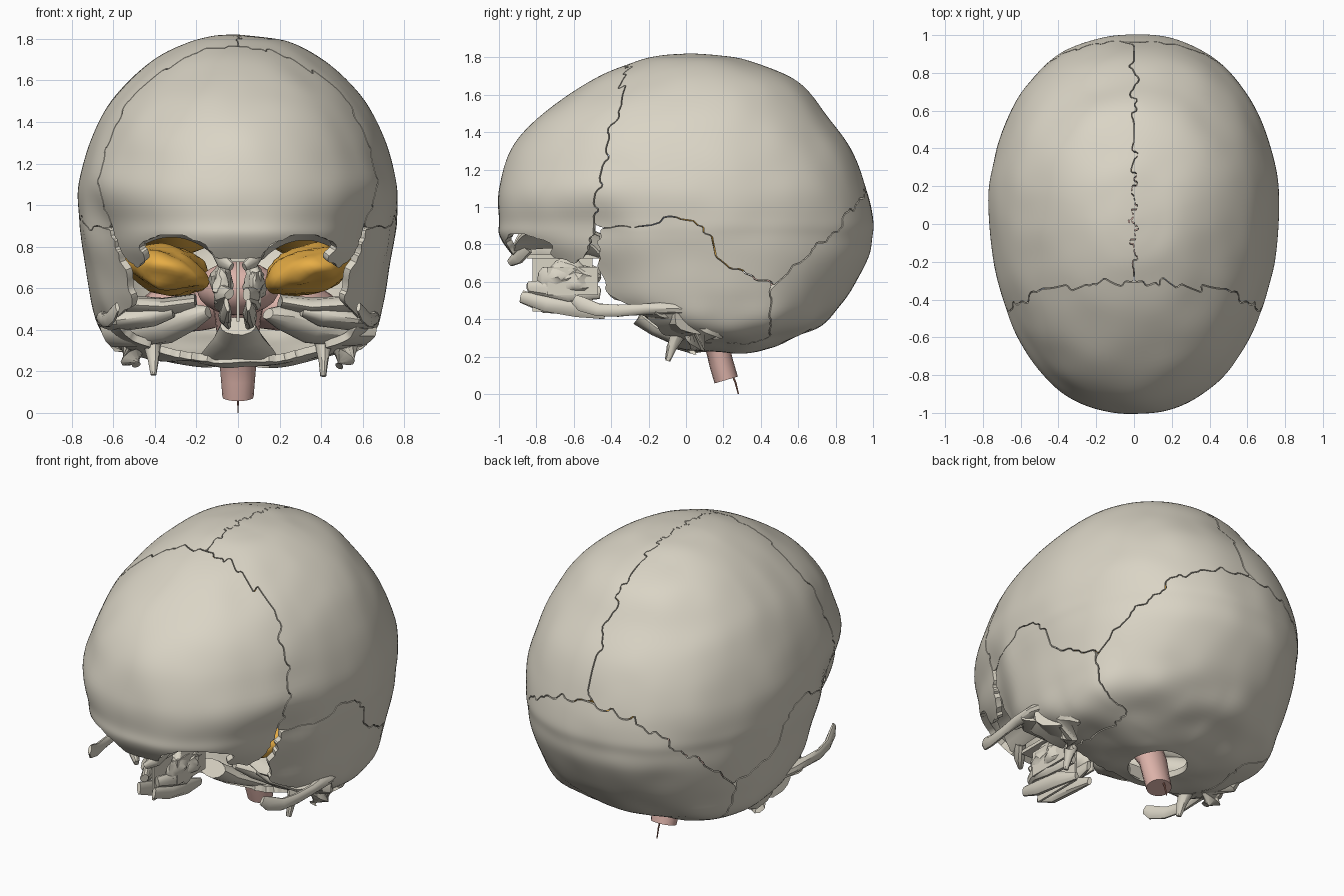
import bpy, bmesh, math
from mathutils import Vector, noise

if "Cube" in bpy.data.objects:
    bpy.data.objects.remove(bpy.data.objects["Cube"])

def material(name, rgb):
    m = bpy.data.materials.new(name)
    m.diffuse_color = (*rgb, 1)
    m.use_nodes = True
    m.node_tree.nodes["Principled BSDF"].inputs["Base Color"].default_value = m.diffuse_color
    return m

BONE = material("bone", (0.70, 0.66, 0.56))
ORANGE = material("orange", (0.80, 0.42, 0.06))
BLUE = material("blue_grey", (0.35, 0.42, 0.58))
PINK = material("pink", (0.72, 0.45, 0.40))
DARK = material("dark_red", (0.35, 0.16, 0.12))

def finish(bm, name, mat=BONE, thick=0, angle=35):
    me = bpy.data.meshes.new(name)
    bm.to_mesh(me)
    bm.free()
    ob = bpy.data.objects.new(name, me)
    bpy.context.collection.objects.link(ob)
    if thick:
        s = ob.modifiers.new("thickness", 'SOLIDIFY')
        s.thickness, s.offset = thick, -1
        dg = bpy.context.evaluated_depsgraph_get()
        baked = bpy.data.meshes.new_from_object(ob.evaluated_get(dg))
        ob.modifiers.clear()
        ob.data = baked
        ob.data.name = name
    ob.data.materials.clear()
    ob.data.materials.append(mat)
    bpy.ops.object.select_all(action='DESELECT')
    ob.select_set(True)
    bpy.context.view_layer.objects.active = ob
    bpy.ops.object.shade_smooth_by_angle(angle=math.radians(angle))
    return ob

def interp(v, pts):
    if v <= pts[0][0]:
        return pts[0][1]
    for (a, p), (b, q) in zip(pts, pts[1:]):
        if v <= b:
            return p + (q - p) * (v - a) / (b - a)
    return pts[-1][1]

def step(t):
    t = max(0, min(1, t))
    return t * t * (3 - 2 * t)

def tube(name, pts, mat=BONE, n=10, rough=0):
    # each point: x, y, z, half width, half height
    bm = bmesh.new()
    P = [Vector(p[:3]) for p in pts]
    rings = []
    for i, p in enumerate(P):
        t = (P[min(i + 1, len(P) - 1)] - P[max(i - 1, 0)]).normalized()
        up = Vector((0, 0, 1)) if abs(t.z) < 0.8 else Vector((0, 1, 0))
        a = t.cross(up).normalized()
        b = a.cross(t)
        ring = []
        for k in range(n):
            f = 2 * math.pi * k / n
            q = p + a * math.cos(f) * pts[i][3] + b * math.sin(f) * pts[i][4]
            ring.append(bm.verts.new(q + noise.noise_vector(q * 14) * rough))
        rings.append(ring)
    for r, s in zip(rings, rings[1:]):
        for k in range(n):
            bm.faces.new((r[k], r[(k + 1) % n], s[(k + 1) % n], s[k]))
    bm.faces.new(rings[0])
    bm.faces.new(rings[-1])
    bmesh.ops.recalc_face_normals(bm, faces=bm.faces)
    return finish(bm, name, mat)

def blob(name, c, r, mat=BONE, rough=0, freq=9, tilt=0, sub=3):
    bm = bmesh.new()
    bmesh.ops.create_icosphere(bm, subdivisions=sub, radius=1)
    for v in bm.verts:
        p = Vector((v.co.x * r[0], v.co.y * r[1], v.co.z * r[2]))
        p.z += tilt * p.x
        p += Vector(c)
        v.co = p + noise.noise_vector(p * freq) * rough
    return finish(bm, name, mat)

def box(name, lo, hi, mat=BONE):
    bm = bmesh.new()
    bmesh.ops.create_cube(bm, size=1)
    for v in bm.verts:
        v.co = [(a + b) / 2 + k * (b - a) for a, b, k in zip(lo, hi, v.co)]
    return finish(bm, name, mat)

# Horizontal slices of the braincase: z, front y, back y, half width
ROWS = [(1.82, .02, .02, 0), (1.81, -.13, .18, .13), (1.775, -.28, .35, .265), (1.675, -.505, .595, .44),
        (1.5, -.765, .745, .61), (1.31, -.93, .88, .71), (1.1, -1, .965, .765), (.93, -1, 1, .765),
        (.84, -.995, .995, .755), (.72, -.91, .97, .735), (.52, -.75, .86, .70), (.37, -.45, .72, .65),
        (.285, -.2, .55, .5), (.235, -.02, .42, .26), (.22, .02, .37, .15)]

def slice_at(t):
    i = min(int(t), len(ROWS) - 2)
    f = t - i
    p = [ROWS[max(0, min(len(ROWS) - 1, i + k))] for k in (-1, 0, 1, 2)]
    return [b + .5 * f * (c - a + f * (2*a - 5*b + 4*c - d + f * (3*b - a - 3*c + d)))
            for a, b, c, d in zip(*p)]

SEG, SUB = 180, 7
NR = (len(ROWS) - 1) * SUB + 1
verts = []
for i in range(NR):
    z, yf, yb, w = slice_at(i / SUB)
    yc = yf + (yb - yf) * .57
    belt = step((z - .45) / .3) * step((1.6 - z) / .3)
    broad = step((z - .6) / .2) * step((1.25 - z) / .3)
    for j in range(SEG):
        a = 2 * math.pi * j / SEG
        c, s = math.cos(a), math.sin(a)
        e = .96 - (.07 * belt if s > 0 else .11 * broad) * step(abs(s) * 2)
        x = w * math.copysign(abs(c) ** e, c)
        v = abs(s) ** e
        y = yc + (yb - yc) * v if s > 0 else yc - (yc - yf) * v
        if s > 0:
            x *= 1 - .045 * belt * step(v / .8)
        x *= 1 - .11 * step((-.2 - y) / .3) * step((1.15 - z) / .3)
        p = Vector((x, y, z))
        amp = .006 + .012 * step((.6 - z) / .2)
        verts.append(p + Vector((x, y, z - .95)).normalized() * noise.noise(p * 5) * amp)

def brow(ax):
    return .75 + (.105 * math.sin(math.pi * (ax - .11) / .42) ** .7 if .11 < ax < .53 else 0)

def jag(v):
    return .018 * math.sin(v * 47) + .014 * math.sin(v * 113)

def bone_of(p):
    x, y, z = p
    ax = abs(x)
    seam = interp(z, [(.9, -.5), (1.1, -.47), (1.4, -.4), (1.75, -.31)])
    if y < seam + jag(z + ax) * .7 * step((z - .9) * 8):
        low = brow(ax) if y < -.72 else interp(y, [(-.72, .735), (-.6, .70), (-.54, .72), (-.5, .86)])
        if z > low:
            return "frontal_bone"
        if z < .9 and y < -.47:
            return None
    side = "right" if x > 0 else "left"
    if y < .45:
        roof = interp(y, [(-.5, .9), (-.25, .89), (-.06, .95), (.1, .89), (.17, .72), (.3, .64), (.45, .6)])
        if z < roof + jag(y) * .4:
            if ax > .42:
                edge = interp(z, [(.3, -.1), (.45, -.25), (.52, -.41), (.68, -.47), (.9, -.47)])
                return "temporal_bone_" + side if y > edge else None
            return "occipital_bone" if y > -.05 else None
    elif z < interp(y, [(.45, .6), (.7, .77), (.88, .97), (.97, 1.09)]) + jag(ax):
        return "occipital_bone"
    return "parietal_bone_" + ("right" if x + jag(y) * .8 * step((y + .35) * 4) > 0 else "left")

bones = {}
for i in range(NR - 1):
    for j in range(SEG):
        k = (j + 1) % SEG
        q = (i * SEG + j, (i + 1) * SEG + j, (i + 1) * SEG + k, i * SEG + k)
        name = bone_of(sum((verts[v] for v in q), Vector()) / 4)
        if name:
            bones.setdefault(name, []).append(q)

# Skull plates, parted by narrow sutures
for name, quads in bones.items():
    bm = bmesh.new()
    made = {v: bm.verts.new(verts[v]) for v in sorted({v for q in quads for v in q})}
    for q in quads:
        bm.faces.new([made[v] for v in q])
    bmesh.ops.remove_doubles(bm, verts=bm.verts, dist=.0008)
    rim = [v for v in bm.verts if v.is_boundary]
    near = {v: [e.other_vert(v).co.copy() for e in v.link_edges if e.is_boundary] for v in rim}
    for v in rim:
        v.co = v.co * .5 + sum(near[v], Vector()) / len(near[v]) * .5
    moves = []
    for v in rim:
        d = sum((f.calc_center_median() for f in v.link_faces), Vector()) / len(v.link_faces) - v.co
        moves.append((v, d * min(.4, .0032 / max(d.length, 1e-5))))
    for v, d in moves:
        v.co += d
    finish(bm, name, BONE, .035)

for s, side in ((1, "right"), (-1, "left")):
    # Orbit roofs
    bm = bmesh.new()
    grid = []
    for i in range(17):
        ax = .09 + .43 * i / 16
        y0 = .19 - 1.125 * math.sqrt(1 - (ax / .71) ** 2)
        row = []
        for k in range(11):
            v = k / 10
            z = brow(ax) + .02 + .035 * math.sin(math.pi * v) - .03 * v
            row.append(bm.verts.new((s * ax, y0 + (-.46 - y0) * v, z)))
        grid.append(row)
    for r, q in zip(grid, grid[1:]):
        for k in range(10):
            bm.faces.new((r[k], q[k], q[k + 1], r[k + 1]))
    finish(bm, "orbit_roof_" + side, BONE, .015)

    # Lower temporal features
    tube("cheek_process_" + side, [(s*.61, .08, .45, .04, .04), (s*.64, -.08, .46, .045, .035),
         (s*.655, -.22, .455, .025, .03), (s*.645, -.36, .445, .018, .03), (s*.625, -.47, .45, .018, .035),
         (s*.595, -.56, .48, .015, .04), (s*.58, -.60, .51, .01, .025)], rough=.006)
    tube("middle_fossa_floor_" + side, [(s*.60, -.16, .53, .14, .05), (s*.5, -.15, .52, .18, .045),
         (s*.36, -.14, .51, .17, .045), (s*.2, -.15, .53, .1, .04)], n=14, rough=.012)
    tube("petrous_ridge_" + side, [(s*.60, .05, .42, .13, .10), (s*.48, -.02, .42, .12, .10),
         (s*.34, -.09, .43, .10, .09), (s*.22, -.18, .46, .07, .06), (s*.14, -.24, .48, .03, .03)], n=14, rough=.015)
    tube("jaw_socket_" + side, [(s*.63, -.1, .45, .08, .05), (s*.54, -.18, .45, .10, .05),
         (s*.40, -.22, .47, .08, .05), (s*.31, -.25, .49, .03, .03)], n=14, rough=.012)
    tube("mastoid_process_" + side, [(s*.57, .16, .46, .08, .14), (s*.55, .1, .35, .075, .11),
         (s*.51, .05, .27, .05, .07), (s*.49, .03, .23, .02, .03)], rough=.01)
    tube("styloid_process_" + side, [(s*.41, -.02, .40, .07, .06), (s*.41, -.04, .32, .04, .04),
         (s*.41, -.075, .25, .025, .027), (s*.41, -.10, .18, .015, .015)], rough=.008)

    # Ethmoid side masses and scrolls
    blob("ethmoid_cells_" + side, (s*.08, -.62, .62), (.045, .17, .09), rough=.03, freq=16)
    box("ethmoid_wall_" + side, (s*.105 - .006, -.74, .53), (s*.105 + .006, -.47, .68))
    tube("upper_concha_" + side, [(s*.04, -.84, .57, .02, .03), (s*.08, -.75, .57, .03, .05),
         (s*.08, -.62, .54, .03, .05), (s*.06, -.46, .54, .015, .03)], rough=.015)
    tube("middle_concha_" + side, [(s*.05, -.88, .52, .012, .03), (s*.06, -.75, .48, .03, .045),
         (s*.06, -.58, .46, .03, .045), (s*.05, -.43, .425, .012, .02)], rough=.015)
    tube("nasal_margin_" + side, [(s*.10, -.86, .79, .03, .05), (s*.07, -.90, .73, .03, .035),
         (s*.03, -.94, .70, .015, .02)], rough=.01)

    # Brain lobes
    blob("temporal_lobe_" + side, (s*.345, -.08, .69), (.22, .39, .115), ORANGE, .03, 8, s * .22, 4)
    blob("frontal_lobe_" + side, (s*.29, -.28, 1.2), (.27, .54, .31), BLUE, .015)
    blob("rear_lobe_" + side, (s*.29, .29, 1.15), (.28, .47, .40), ORANGE, .015)
    blob("cerebellum_" + side, (s*.24, .40, .51), (.24, .24, .12), PINK, .01)

# Midline bones
box("ethmoid_mid_plate", (-.007, -.82, .44), (.007, -.5, .76))
box("ethmoid_roof_plate", (-.1, -.85, .725), (.1, -.46, .745))
tube("crista_galli", [(0, -.84, .75, .01, .02), (0, -.78, .79, .014, .06), (0, -.6, .75, .006, .02)])
tube("occipital_base", [(0, .04, .25, .20, .03), (0, -.06, .30, .17, .04), (0, -.16, .36, .12, .05),
     (0, -.25, .42, .09, .05)], n=14, rough=.01)

# Brainstem and cord
blob("pons", (0, -.1, .60), (.20, .16, .13), PINK)
tube("brainstem", [(0, -.05, .6, .14, .12), (0, .06, .45, .11, .09), (0, .165, .26, .09, .065),
     (0, .19, .16, .082, .065), (0, .215, .075, .075, .065)], PINK, 16)
tube("cord_filament", [(0, .24, .12, .004, .006), (0, .265, .06, .004, .006), (0, .28, 0, .003, .004)], DARK, 6)
